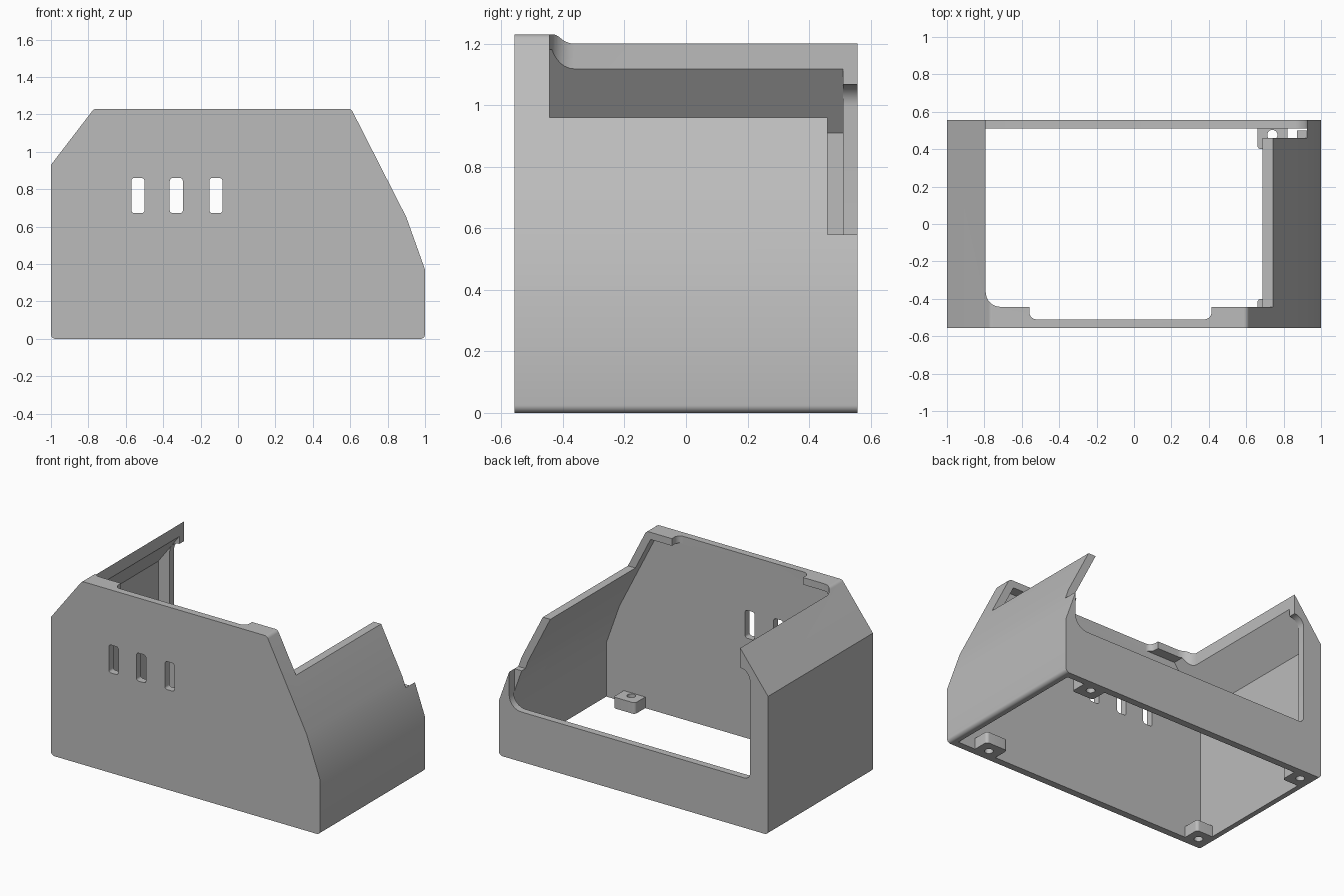
import bpy
from math import tan, pi
from mathutils import Vector

if "Cube" in bpy.data.objects:
    bpy.data.objects.remove(bpy.data.objects["Cube"])

grey = bpy.data.materials.new("plain_grey")
grey.use_nodes = True
colour = (0.5, 0.5, 0.5, 1)
grey.diffuse_color = colour
grey.node_tree.nodes["Principled BSDF"].inputs["Base Color"].default_value = colour


def rounded(corners, steps=8):
    """Outline from (x, y, radius) corners, each rounded with an arc."""
    out = []
    for i, (x, y, r) in enumerate(corners):
        p = Vector((x, y))
        if r == 0:
            out.append(p)
            continue
        a = (Vector(corners[i - 1][:2]) - p).normalized()
        b = (Vector(corners[(i + 1) % len(corners)][:2]) - p).normalized()
        half = a.angle(b) / 2
        centre = p + (a + b).normalized() * (r / abs(tan(half)) ** 0 / max(1e-6, Vector((a - b)).length / 2))
        start, end = p + a * (r / tan(half)) - centre, p + b * (r / tan(half)) - centre
        for k in range(steps + 1):
            t = k / steps
            out.append(centre + start.normalized().slerp(end.normalized(), t) * r)
    return out


def prism(name, corners, lo, hi, axis):
    """Extrude an outline along y (outline in xz) or along z (outline in xy)."""
    pts = rounded(corners)
    n = len(pts)
    verts = [(p.x, d, p.y) if axis == "y" else (p.x, p.y, d) for d in (lo, hi) for p in pts]
    faces = [tuple(range(n)), tuple(range(2 * n - 1, n - 1, -1))]
    faces += [(i, i + n, (i + 1) % n + n, (i + 1) % n) for i in range(n)]
    if axis == "z":
        faces = [f[::-1] for f in faces]
    mesh = bpy.data.meshes.new(name)
    mesh.from_pydata(verts, [], faces)
    mesh.materials.append(grey)
    obj = bpy.data.objects.new(name, mesh)
    bpy.context.collection.objects.link(obj)
    return obj


def box(x0, x1, y0, y1, r=0.0):
    return [(x0, y0, r), (x1, y0, r), (x1, y1, r), (x0, y1, r)]


def activate(obj):
    bpy.ops.object.select_all(action="DESELECT")
    obj.select_set(True)
    bpy.context.view_layer.objects.active = obj


def cut(obj, cutter):
    activate(obj)
    mod = obj.modifiers.new("cut", "BOOLEAN")
    mod.operation, mod.solver, mod.object = "DIFFERENCE", "EXACT", cutter
    bpy.ops.object.modifier_apply(modifier=mod.name)
    bpy.data.objects.remove(cutter)


def smooth(obj):
    activate(obj)
    bpy.ops.object.shade_smooth_by_angle(angle=pi / 9)


# Housing: sloped outer profile, hollowed and open underneath
housing = prism("housing", [(-1, 0, .025), (1, 0, .025), (1, .37, 0), (.9, .65, 0),
                            (.605, 1.23, .03), (-.77, 1.23, .03), (-1, .93, 0)],
                -.557, .557, "y")
cut(housing, prism("hollow", [(-.95, -.1, 0), (.95, -.1, 0), (.95, .36, 0), (.852, .635, 0),
                              (.574, 1.182, 0), (-.745, 1.182, 0), (-.95, .91, 0)],
                   -.51, .51, "y"))

# Open top, leaving a front hood and a taller side wall
cut(housing, prism("top_opening", [(-.793, -.443, .08), (1.2, -.443, 0),
                                   (1.2, .7, 0), (-.793, .7, 0)], .96, 1.4, "z"))
# Recess in the front hood
cut(housing, prism("hood_notch", [(-.56, -.51, .04), (.415, -.51, .04),
                                  (.415, -.3, 0), (-.56, -.3, 0)], 1.1, 1.4, "z"))
# Window in the back wall, and the step at its lower side
cut(housing, prism("back_window", [(-.865, .335, .04), (.925, .335, .09),
                                   (.925, 1.068, 0), (-.865, 1.068, .07)], .5, .7, "y"))
cut(housing, prism("back_step", box(.4, 1.2, .46, .7), .58, 1.4, "z"))

# Three vent slots in the front
for x in (-.535, -.33, -.118):
    cut(housing, prism("vent_slot", box(x - .035, x + .035, .672, .86, .016), -.7, -.4, "y"))
smooth(housing)

# Four screw tabs at the base corners
for side, x0, x1, hole_x in (("left", .66, .82, .74), ("right", -.95, -.83, -.905)):
    for end, s in (("back", 1), ("front", -1)):
        inner, wall = .4 * s, .51 * s
        lo, hi = min(inner, wall), max(inner, wall)
        r_lo, r_hi = (.02, 0) if s > 0 else (0, .02)
        r_wall = 0 if side == "right" else 1
        tab = prism(f"{end}_{side}_screw_tab",
                    [(x0, lo, r_lo * r_wall), (x1, lo, r_lo), (x1, hi, r_hi), (x0, hi, r_hi * r_wall)],
                    0, .075, "z")
        cut(tab, prism("screw_hole", box(hole_x - .027, hole_x + .027, .476 * s - .027,
                                         .476 * s + .027, .0269), -.1, .2, "z"))
        smooth(tab)
